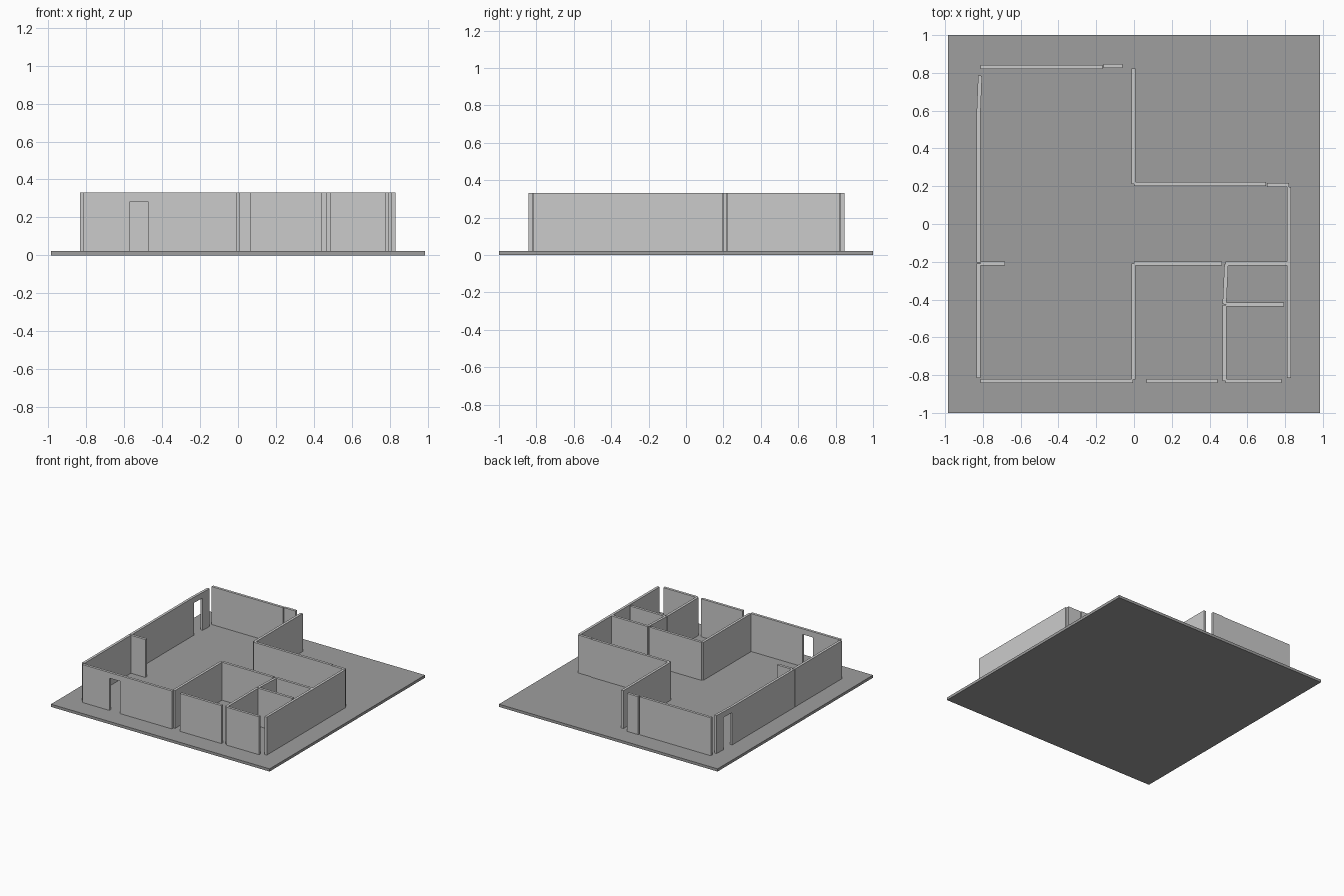
import bpy, bmesh
from mathutils import Vector

if "Cube" in bpy.data.objects:
    bpy.data.objects.remove(bpy.data.objects["Cube"])

FLOOR = 0.022   # slab top
TOP = 0.331     # wall top
THICK = 0.021
DOOR_TOP = 0.285


def material(name, value):
    mat = bpy.data.materials.new(name)
    mat.diffuse_color = (value, value, value, 1)
    mat.use_nodes = True
    mat.node_tree.nodes["Principled BSDF"].inputs["Base Color"].default_value = mat.diffuse_color
    return mat


slab_mat = material("dark_grey", 0.345)
wall_mat = material("light_grey", 0.72)


def finish(bm, name, mat):
    bmesh.ops.recalc_face_normals(bm, faces=bm.faces)
    mesh = bpy.data.meshes.new(name)
    bm.to_mesh(mesh)
    bm.free()
    mesh.materials.append(mat)
    obj = bpy.data.objects.new(name, mesh)
    bpy.context.collection.objects.link(obj)
    return obj


def wall(name, start, end, door=None):
    """Upright wall between two plan points; door = (near, far) distances from start."""
    a, b = Vector(start), Vector(end)
    d = (b - a).normalized()
    n = Vector((-d.y, d.x)) * THICK / 2
    length = (b - a).length
    outline = [(0, FLOOR)]
    if door:
        outline += [(door[0], FLOOR), (door[0], DOOR_TOP),
                    (door[1], DOOR_TOP), (door[1], FLOOR)]
    outline += [(length, FLOOR), (length, TOP), (0, TOP)]
    bm = bmesh.new()
    verts = []
    for s, z in outline:
        p = a + d * s - n
        verts.append(bm.verts.new((p.x, p.y, z)))
    face = bm.faces.new(verts)
    out = bmesh.ops.extrude_face_region(bm, geom=[face])
    moved = [v for v in out["geom"] if isinstance(v, bmesh.types.BMVert)]
    bmesh.ops.translate(bm, verts=moved, vec=(2 * n.x, 2 * n.y, 0))
    finish(bm, name, wall_mat)


# Ground slab
bm = bmesh.new()
bmesh.ops.create_cube(bm, size=1)
bmesh.ops.scale(bm, verts=bm.verts, vec=(1.97, 2.0, FLOOR))
bmesh.ops.translate(bm, verts=bm.verts, vec=(0, 0, FLOOR / 2))
finish(bm, "floor_slab", slab_mat)

# Outer walls, left side (door near the back)
wall("left_wall_front", (-0.823, -0.815), (-0.823, -0.21))
wall("left_wall_middle", (-0.823, -0.205), (-0.823, 0.585))
wall("left_wall_door", (-0.823, 0.585), (-0.815, 0.785), door=(0.01, 0.115))

# Outer walls, back
wall("back_wall_long", (-0.813, 0.831), (-0.168, 0.831))
wall("back_wall_short", (-0.162, 0.836), (-0.062, 0.836))
wall("back_step_side", (-0.002, 0.822), (-0.002, 0.213))
wall("back_step_long", (0.0, 0.213), (0.70, 0.213))
wall("back_step_short", (0.705, 0.207), (0.82, 0.207))

# Outer walls, right and front (door in the left front wall)
wall("right_wall", (0.82, 0.196), (0.82, -0.815))
wall("front_wall_left", (-0.813, -0.832), (-0.006, -0.832), door=(0.243, 0.338))
wall("front_wall_middle", (0.067, -0.832), (0.442, -0.832))
wall("front_wall_right", (0.485, -0.832), (0.78, -0.832))

# Inner partitions
wall("left_stub", (-0.813, -0.208), (-0.682, -0.208))
wall("room_side", (-0.002, -0.208), (-0.002, -0.822))
wall("hall_wall_left", (0.0, -0.208), (0.467, -0.208))
wall("hall_wall_right", (0.485, -0.208), (0.81, -0.208))
wall("slanted_partition", (0.489, -0.212), (0.479, -0.425))
wall("straight_partition", (0.478, -0.43), (0.478, -0.83))
wall("cross_partition", (0.487, -0.427), (0.795, -0.427))
